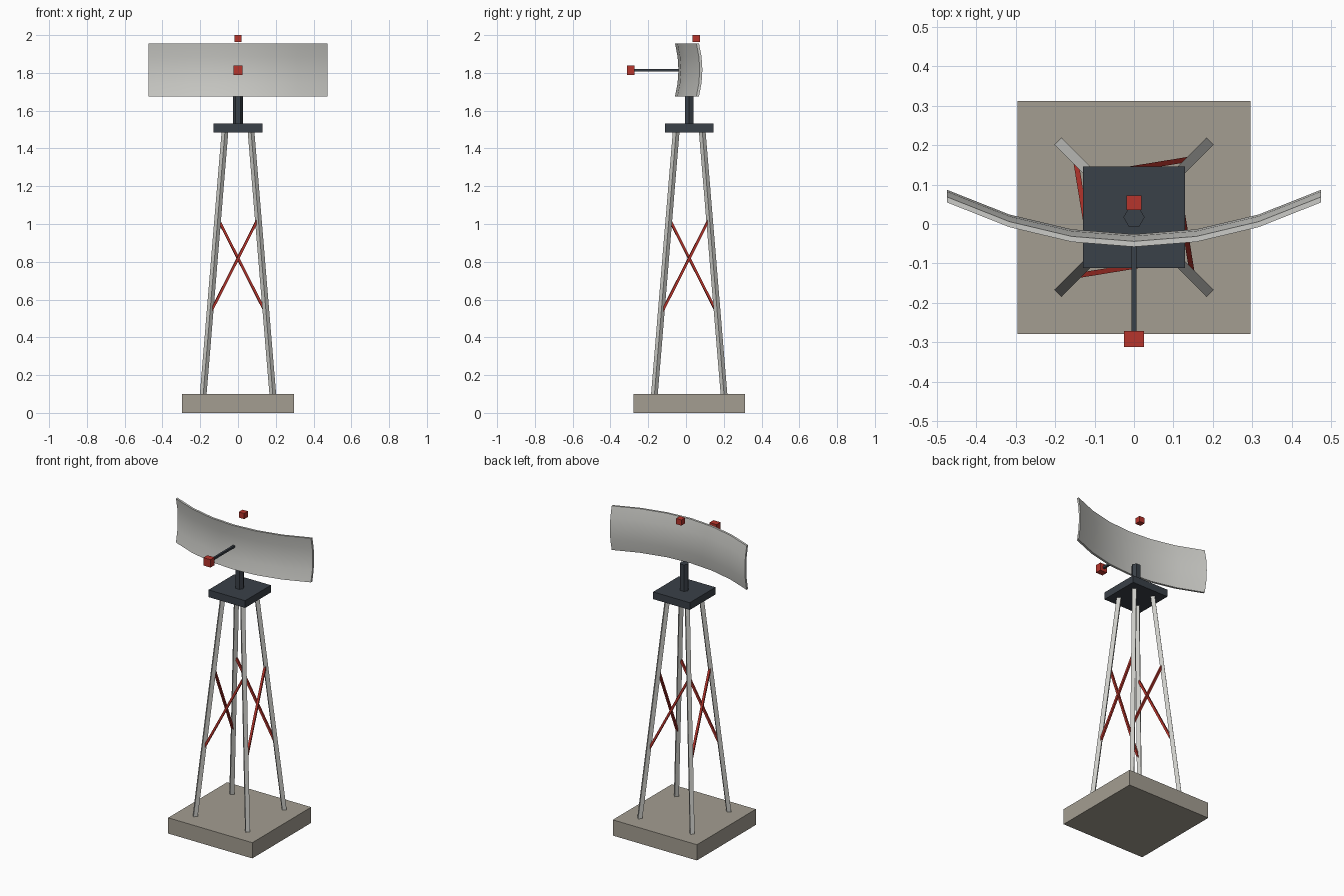
import bpy, bmesh, math
from mathutils import Vector, Matrix

if "Cube" in bpy.data.objects:
    bpy.data.objects.remove(bpy.data.objects["Cube"])


def material(name, rgb):
    m = bpy.data.materials.new(name)
    m.diffuse_color = (*rgb, 1)
    m.use_nodes = True
    m.node_tree.nodes["Principled BSDF"].inputs["Base Color"].default_value = m.diffuse_color
    return m


CONCRETE = material("concrete", (0.37, 0.34, 0.285))
STEEL = material("light_steel", (0.60, 0.60, 0.57))
DARK = material("dark_metal", (0.042, 0.052, 0.065))
RED = material("warning_red", (0.47, 0.035, 0.025))

CY = 0.017  # tower axis in y


def finish(name, bm, mat):
    bmesh.ops.recalc_face_normals(bm, faces=bm.faces)
    me = bpy.data.meshes.new(name)
    bm.to_mesh(me)
    bm.free()
    me.materials.append(mat)
    ob = bpy.data.objects.new(name, me)
    bpy.context.collection.objects.link(ob)
    return ob


def box(name, centre, size, mat):
    bm = bmesh.new()
    bmesh.ops.create_cube(bm, size=1, matrix=Matrix.Translation(centre) @ Matrix.Diagonal((*size, 1)))
    return finish(name, bm, mat)


def bar(name, a, b, width, mat):
    """Square bar from a to b, one pair of sides kept vertical."""
    a, b = Vector(a), Vector(b)
    d = (b - a).normalized()
    side = d.cross(Vector((0, 0, 1))).normalized()
    rot = Matrix((side, d.cross(side), d)).transposed().to_4x4()
    bm = bmesh.new()
    bmesh.ops.create_cube(bm, size=1, matrix=Matrix.Translation((a + b) / 2) @ rot
                          @ Matrix.Diagonal((width, width, (b - a).length, 1)))
    return finish(name, bm, mat)


def leg_point(sx, sy, z):
    r = 0.184 + (0.069 - 0.184) * (z - 0.1) / 1.39
    return (sx * r, CY + sy * r, z)


# Base slab and top platform
box("base_slab", (0, CY, 0.05), (0.592, 0.592, 0.10), CONCRETE)
box("top_platform", (0, CY, 1.508), (0.258, 0.258, 0.046), DARK)

# Four tapering legs, and one diagonal brace per tower side
corners = [("front_left", -1, -1), ("front_right", 1, -1), ("back_right", 1, 1), ("back_left", -1, 1)]
for i, (label, sx, sy) in enumerate(corners):
    bar(label + "_leg", leg_point(sx, sy, 0.09), leg_point(sx, sy, 1.495), 0.025, STEEL)
    _, nx, ny = corners[(i + 1) % 4]
    bar(label + "_brace", leg_point(sx, sy, 0.525), leg_point(nx, ny, 1.03), 0.013, RED)

# Six-sided mast
bm = bmesh.new()
bmesh.ops.create_cone(bm, cap_ends=True, segments=6, radius1=0.027, radius2=0.027, depth=0.18,
                      matrix=Matrix.Translation((0, CY, 1.61)) @ Matrix.Rotation(math.pi / 2, 4, 'Z'))
finish("mast", bm, DARK)

# Curved reflector: bowed sideways and slightly dished in height
NX, NZ, HALF_W, HALF_H, THICK = 6, 4, 0.475, 0.14, 0.014
bm = bmesh.new()
grid = []
for i in range(NX + 1):
    x = HALF_W * (2 * i / NX - 1)
    col = []
    for j in range(NZ + 1):
        t = 2 * j / NZ - 1
        y = -0.058 + 0.5 * x * x + 0.018 * (1 - t * t)
        col.append(bm.verts.new((x, y, 1.816 + HALF_H * t)))
    grid.append(col)
front = [bm.faces.new((grid[i][j], grid[i + 1][j], grid[i + 1][j + 1], grid[i][j + 1]))
         for i in range(NX) for j in range(NZ)]
ext = bmesh.ops.extrude_face_region(bm, geom=front, use_keep_orig=True)
bmesh.ops.translate(bm, vec=(0, THICK, 0), verts=[g for g in ext["geom"] if isinstance(g, bmesh.types.BMVert)])
dish = finish("reflector", bm, STEEL)
bpy.context.view_layer.objects.active = dish
dish.select_set(True)
bpy.ops.object.shade_smooth_by_angle(angle=math.radians(35))

# Feed arm with receiver, and warning light above the reflector
bar("feed_arm", (0, -0.03, 1.815), (0, -0.28, 1.815), 0.013, DARK)
box("feed_receiver", (0, -0.292, 1.815), (0.05, 0.04, 0.05), RED)
box("warning_light", (0, 0.054, 1.982), (0.038, 0.038, 0.036), RED)
